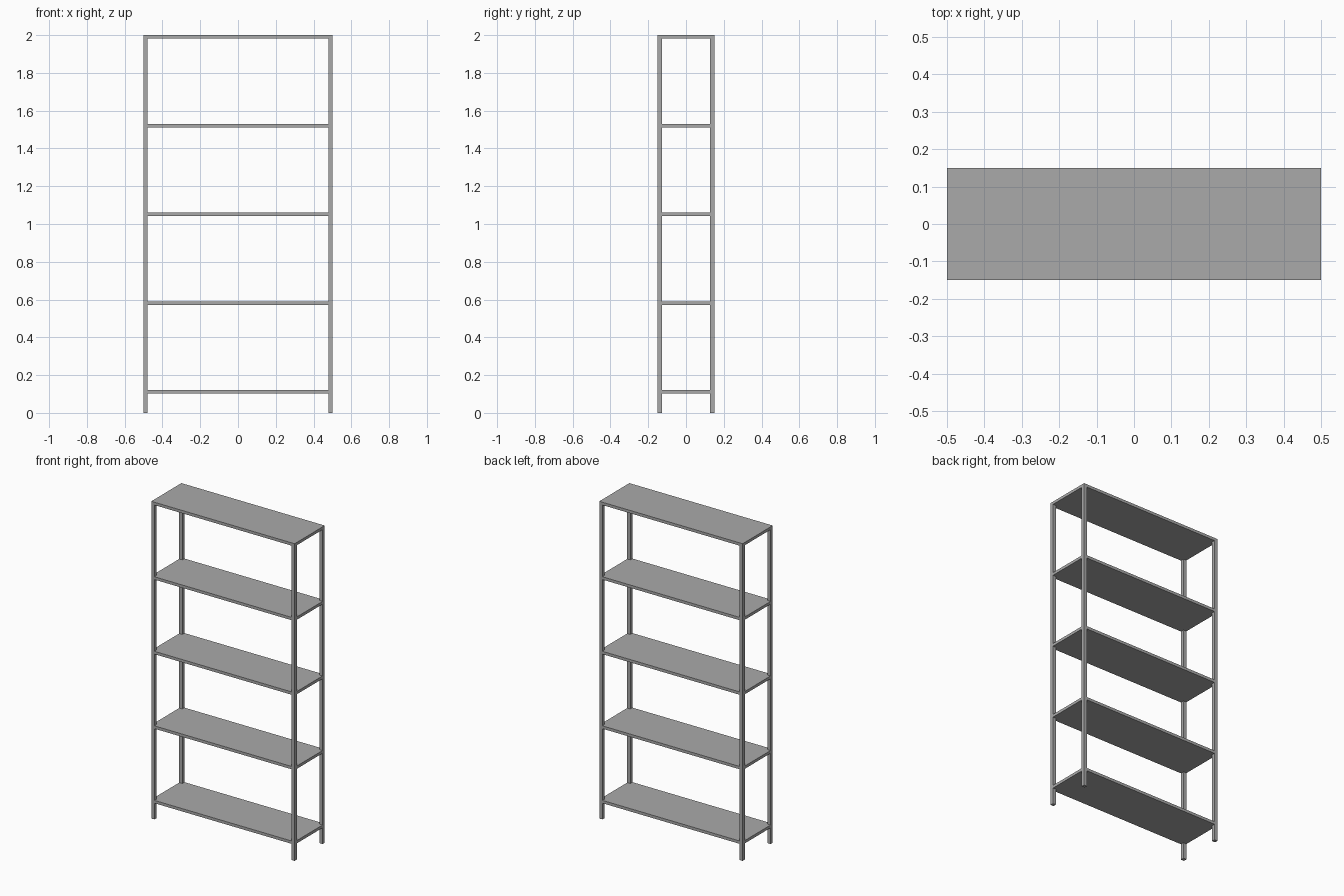
import bpy
import bmesh

cube = bpy.data.objects.get("Cube")
if cube:
    bpy.data.objects.remove(cube, do_unlink=True)

HALF_W, HALF_D, HEIGHT = 0.5, 0.15, 2.0
POST, THICK = 0.022, 0.018
LOWEST_TOP, SPACING, SHELVES = 0.12, 0.47, 5

grey = bpy.data.materials.new("metal_grey")
grey.use_nodes = True
colour = (0.4, 0.4, 0.4, 1)
grey.diffuse_color = colour
grey.node_tree.nodes["Principled BSDF"].inputs["Base Color"].default_value = colour


def prism(name, outline, bottom, top):
    """Extrude a flat outline from one height to another."""
    bm = bmesh.new()
    base = bm.faces.new([bm.verts.new((x, y, bottom)) for x, y in outline])
    solid = bmesh.ops.extrude_face_region(bm, geom=[base])
    verts = [v for v in solid["geom"] if isinstance(v, bmesh.types.BMVert)]
    bmesh.ops.translate(bm, verts=verts, vec=(0, 0, top - bottom))
    bmesh.ops.recalc_face_normals(bm, faces=bm.faces)
    mesh = bpy.data.meshes.new(name)
    bm.to_mesh(mesh)
    bm.free()
    mesh.materials.append(grey)
    obj = bpy.data.objects.new(name, mesh)
    bpy.context.collection.objects.link(obj)
    return obj


def rectangle(x0, x1, y0, y1):
    return [(x0, y0), (x1, y0), (x1, y1), (x0, y1)]


# Corner posts, ending under the top shelf
for side, sx in (("left", 1), ("right", -1)):
    for end, sy in (("front", -1), ("back", 1)):
        prism(f"{end}_{side}_post",
              rectangle(sx * (HALF_W - POST), sx * HALF_W,
                        sy * (HALF_D - POST), sy * HALF_D),
              0, HEIGHT - THICK)

# Lower shelves, notched at the corners to fit round the posts
notched = []
for sx, sy in ((-1, -1), (1, -1), (1, 1), (-1, 1)):
    corner = [(sx * HALF_W, sy * (HALF_D - POST)),
              (sx * (HALF_W - POST), sy * (HALF_D - POST)),
              (sx * (HALF_W - POST), sy * HALF_D)]
    notched += corner if sx * sy > 0 else corner[::-1]
for i in range(SHELVES - 1):
    top = LOWEST_TOP + i * SPACING
    prism(f"shelf_{i + 1}", notched, top - THICK, top)

# Top shelf covers the posts
prism("top_shelf", rectangle(-HALF_W, HALF_W, -HALF_D, HALF_D),
      HEIGHT - THICK, HEIGHT)
